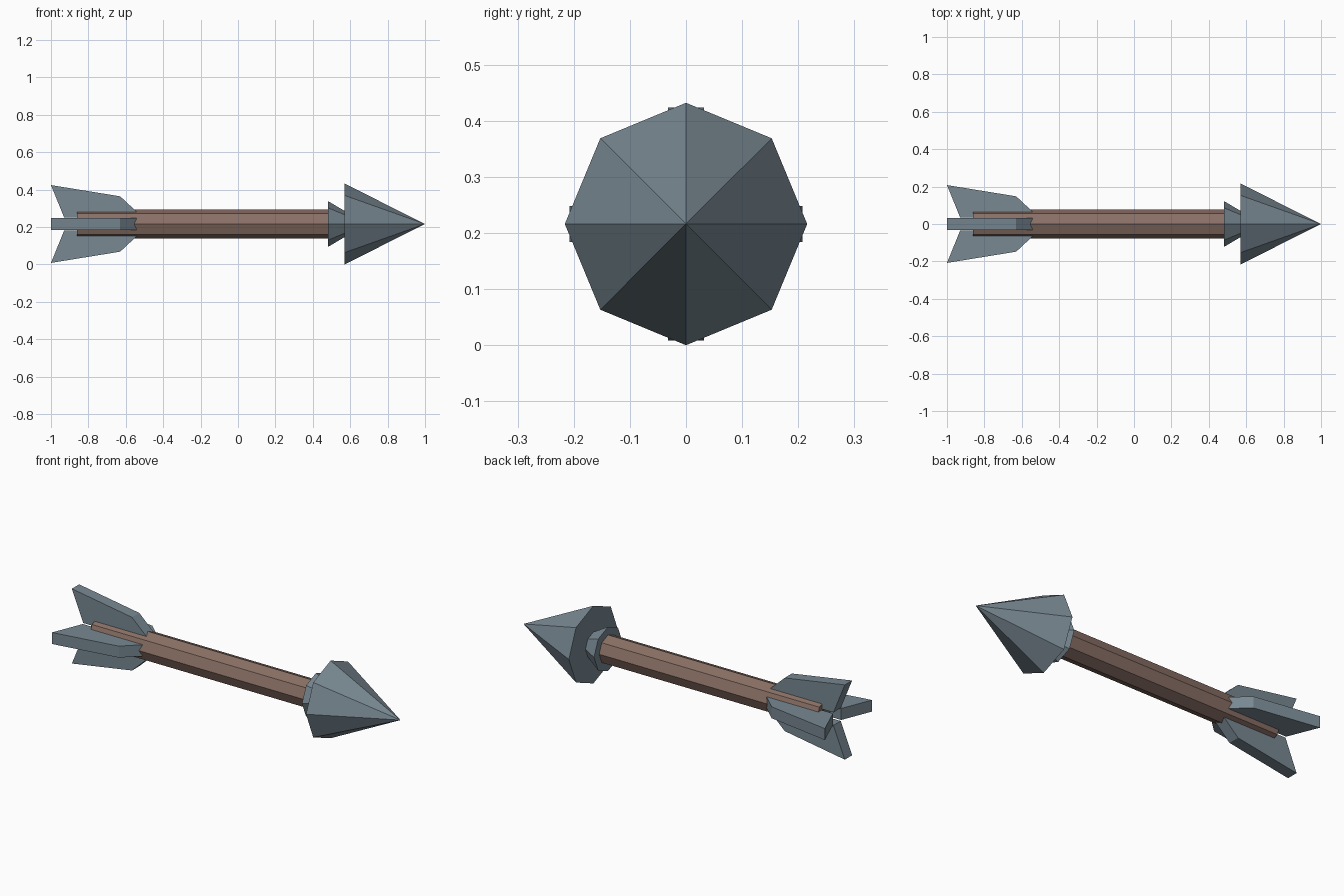
import bpy, bmesh, math
from mathutils import Matrix

if "Cube" in bpy.data.objects:
    bpy.data.objects.remove(bpy.data.objects["Cube"])

AXIS_Z = 0.216  # height of the arrow's long axis


def material(name, rgb):
    m = bpy.data.materials.new(name)
    m.diffuse_color = (*rgb, 1)
    m.use_nodes = True
    m.node_tree.nodes["Principled BSDF"].inputs["Base Color"].default_value = m.diffuse_color
    return m


steel = material("blue grey steel", (0.188, 0.246, 0.287))
wood = material("brown wood", (0.254, 0.162, 0.130))


def finish(name, bm, mat):
    bmesh.ops.recalc_face_normals(bm, faces=bm.faces)
    me = bpy.data.meshes.new(name)
    bm.to_mesh(me)
    bm.free()
    me.materials.append(mat)
    ob = bpy.data.objects.new(name, me)
    ob.location.z = AXIS_Z
    bpy.context.collection.objects.link(ob)
    return ob


def octagon_cone(name, x0, r0, x1, r1, mat):
    """Eight-sided cone or prism lying along x, with a corner pointing up."""
    bm = bmesh.new()
    bmesh.ops.create_cone(bm, cap_ends=True, segments=8, radius1=r0, radius2=r1, depth=x1 - x0)
    bmesh.ops.remove_doubles(bm, verts=bm.verts, dist=1e-5)
    turn = Matrix.Translation(((x0 + x1) / 2, 0, 0)) @ Matrix.Rotation(math.pi / 2, 4, 'Y')
    bm.transform(turn)
    return finish(name, bm, mat)


def fin(name, angle):
    """Flat swept plate standing off the shaft, turned about the x axis."""
    profile = [(-1.0, 0.208), (-0.63, 0.148), (-0.51, 0.036), (-0.93, 0.036)]
    half = 0.032
    bm = bmesh.new()
    face = bm.faces.new([bm.verts.new((x, -half, z)) for x, z in profile])
    ext = bmesh.ops.extrude_face_region(bm, geom=[face], use_keep_orig=True)
    moved = [g for g in ext["geom"] if isinstance(g, bmesh.types.BMVert)]
    bmesh.ops.translate(bm, verts=moved, vec=(0, 2 * half, 0))
    bm.transform(Matrix.Rotation(angle, 4, 'X'))
    return finish(name, bm, steel)


# Shaft, collar and pointed head
octagon_cone("shaft", -0.86, 0.078, 0.50, 0.078, wood)
octagon_cone("collar", 0.48, 0.123, 0.58, 0.064, steel)
octagon_cone("arrow_head", 0.57, 0.216, 1.0, 0.0, steel)

# Four tail fins
for i, side in enumerate(("top", "front", "bottom", "back")):
    fin("fin_" + side, i * math.pi / 2)
